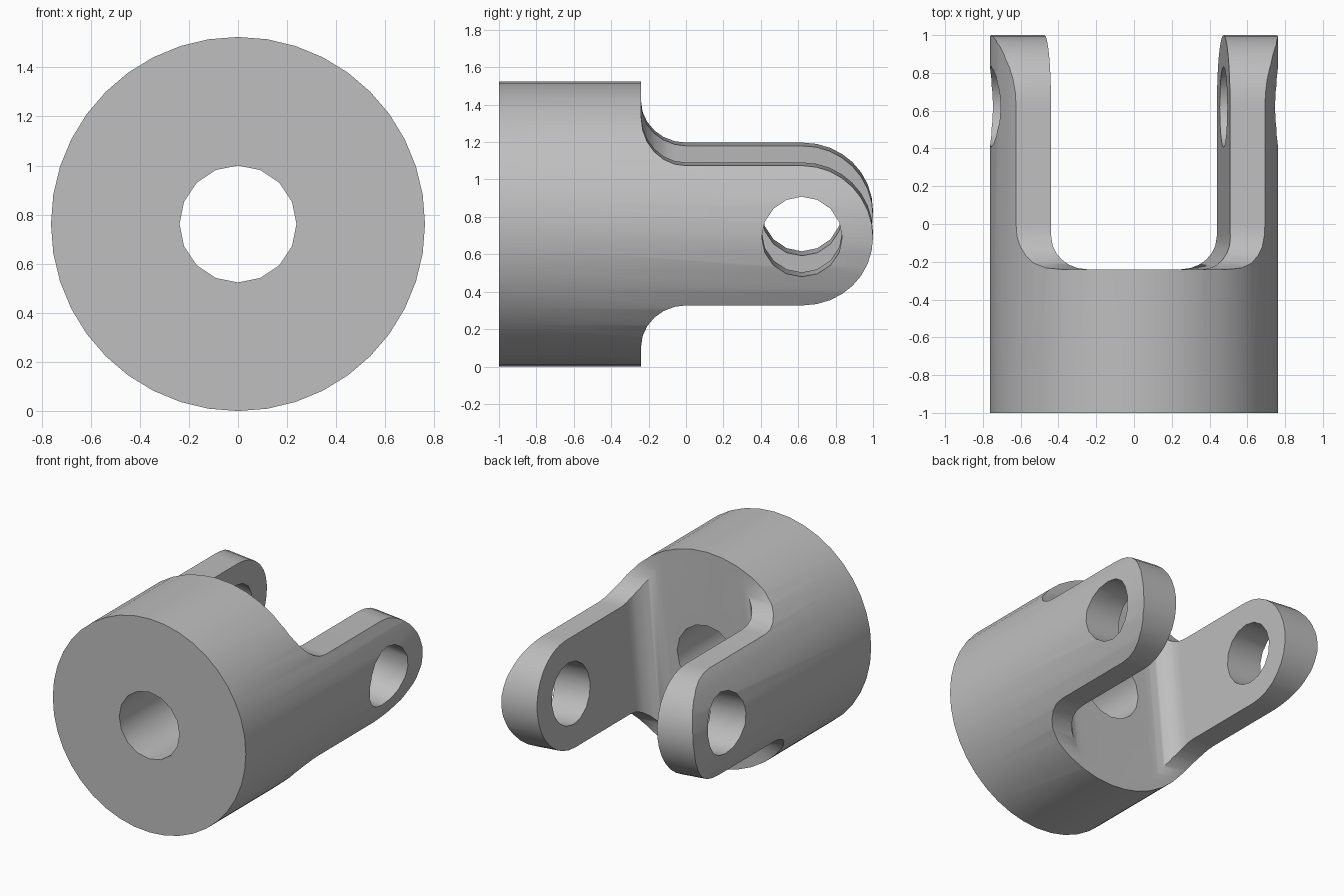
import bpy, bmesh
from math import pi, sin, cos, radians
from mathutils import Matrix, Vector

if "Cube" in bpy.data.objects:
    bpy.data.objects.remove(bpy.data.objects["Cube"])

R = 0.762            # body radius, also the height of its axis
TILT = radians(5.35) # roll of the fork about the body axis
FLOOR = -0.24        # where the solid body ends
HALF = 0.375         # half height of each arm
FILLET = 0.24        # fillet between arm and shoulder
GAP = 0.476          # half width between the arms
INNER = 0.17         # fillet at the foot of the gap

steel = bpy.data.materials.new("grey steel")
steel.use_nodes = True
grey = (0.52, 0.52, 0.52, 1)
steel.diffuse_color = grey
steel.node_tree.nodes["Principled BSDF"].inputs["Base Color"].default_value = grey


def add_object(name, bm, tilt=0.0):
    bmesh.ops.recalc_face_normals(bm, faces=bm.faces)
    mesh = bpy.data.meshes.new(name)
    bm.to_mesh(mesh)
    bm.free()
    mesh.materials.append(steel)
    obj = bpy.data.objects.new(name, mesh)
    bpy.context.collection.objects.link(obj)
    obj.location.z = R
    obj.rotation_euler.y = tilt
    return obj


def cylinder(name, radius, length, sides, axis, centre, tilt=0.0):
    bm = bmesh.new()
    bmesh.ops.create_cone(bm, cap_ends=True, segments=sides, radius1=radius,
                          radius2=radius, depth=length)
    turn = Matrix.Rotation(pi / 2, 4, axis)
    bmesh.ops.transform(bm, matrix=Matrix.Translation(centre) @ turn, verts=bm.verts)
    return add_object(name, bm, tilt)


def prism(name, points, direction):
    # closed outline extruded symmetrically along the direction
    bm = bmesh.new()
    d = Vector(direction)
    face = bm.faces.new([bm.verts.new(Vector(p) - d) for p in points])
    ext = bmesh.ops.extrude_face_region(bm, geom=[face])
    verts = [v for v in ext["geom"] if isinstance(v, bmesh.types.BMVert)]
    bmesh.ops.translate(bm, vec=2 * d, verts=verts)
    return add_object(name, bm, TILT)


def arc(a, b, radius, start, end, steps):
    angles = [radians(start + (end - start) * i / steps) for i in range(steps + 1)]
    return [(a + radius * cos(t), b + radius * sin(t)) for t in angles]


def cut(target, tool, operation):
    mod = target.modifiers.new(tool.name, 'BOOLEAN')
    mod.operation = operation
    mod.solver = 'EXACT'
    mod.object = tool
    bpy.context.view_layer.objects.active = target
    bpy.ops.object.modifier_apply(modifier=mod.name)
    bpy.data.objects.remove(tool)


# Round bar that the whole fork is cut from
clevis = cylinder("clevis_fork", R, 2, 40, 'X', (0, 0, 0))

# Side outline: body block, filleted shoulders, round-ended arms
upper = [(-1.2, 1), (FLOOR, 1)]
upper += arc(FLOOR + FILLET, HALF + FILLET, FILLET, 180, 270, 6)
upper += arc(1 - HALF, 0, HALF, 90, 0, 8)
lower = [(y, -z) for y, z in reversed(upper[:-1])]
side = prism("side_outline", [(0, y, z) for y, z in upper + lower], (1, 0, 0))
cut(clevis, side, 'INTERSECT')

# Gap between the arms with rounded inner corners
right = [(GAP, 1.2)] + arc(GAP - INNER, FLOOR + INNER, INNER, 0, -90, 6)
left = [(-x, y) for x, y in reversed(right)]
gap = prism("arm_gap", [(x, y, 0) for x, y in right + left], (0, 0, 1.2))
cut(clevis, gap, 'DIFFERENCE')

# Pin hole through both arms, and the bore along the body
cut(clevis, cylinder("pin_hole", 0.215, 3, 16, 'Y', (0, 0.62, 0), TILT), 'DIFFERENCE')
cut(clevis, cylinder("body_bore", 0.238, 3, 16, 'X', (0, 0, 0)), 'DIFFERENCE')

# Smooth the curved walls, keep the machined edges crisp
bpy.ops.object.select_all(action='DESELECT')
clevis.select_set(True)
bpy.context.view_layer.objects.active = clevis
bpy.ops.object.shade_smooth_by_angle(angle=radians(32))
